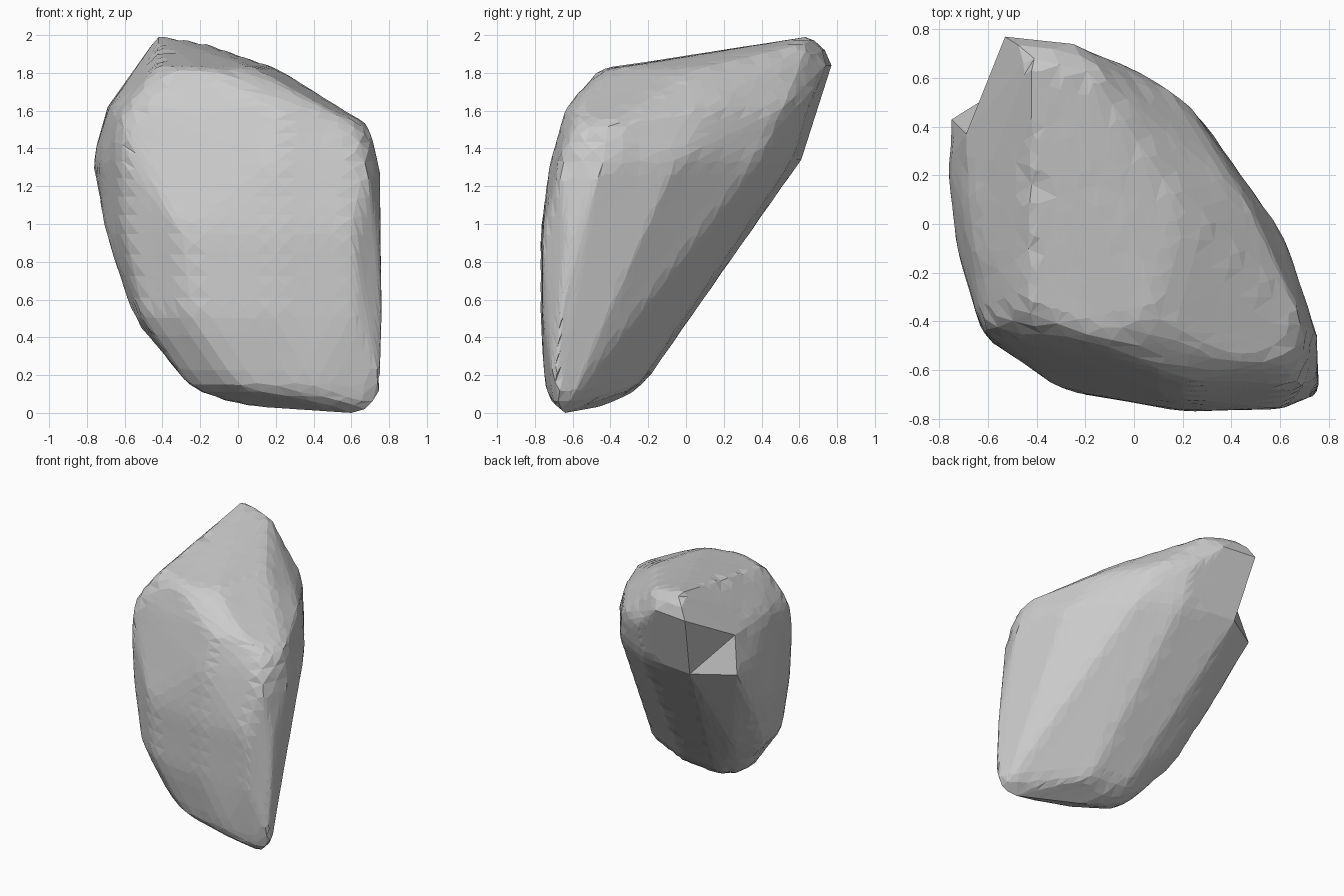
import bpy
import bmesh
from mathutils import Vector

default_cube = bpy.data.objects.get("Cube")
if default_cube:
    bpy.data.objects.remove(default_cube, do_unlink=True)

# Outline corners of the boulder at each height, counter-clockwise
OUTLINES = {
    0: [(.6, -.64)],
    .04: [(.74, -.68), (.72, -.62), (.5, -.7), (0, -.42)],
    .14: [(.75, -.7), (.4, -.75), (0, -.68), (-.25, -.5), (-.25, -.32), (-.1, -.23), (.2, -.26)],
    .5: [(.76, -.67), (.6, -.76), (.2, -.77), (-.25, -.69), (-.5, -.5), (-.55, -.2),
         (-.4, -.03), (.1, -.02), (.42, -.2)],
    .95: [(.75, -.62), (.6, -.76), (.2, -.77), (-.3, -.68), (-.6, -.46), (-.7, -.1),
          (-.68, .12), (-.4, .28), (.1, .26), (.42, -.02)],
    1.34: [(.75, -.44), (.68, -.66), (.2, -.72), (-.62, -.46), (-.73, -.1),
           (-.77, .25), (-.75, .43), (-.46, .61), (0, .56), (.3, .4), (.62, -.05)],
    1.52: [(-.62, -.44), (.64, -.26), (.7, -.42), (.63, -.58)],
    1.62: [(.52, -.3), (.45, -.57), (.2, -.64), (-.57, -.44), (-.68, 0),
           (-.69, .37), (0, .64), (.2, .52), (.45, .12)],
    1.7: [(.2, .4), (.25, -.54)],
    1.82: [(.22, .05), (.1, -.4), (-.2, -.46), (-.43, -.38)],
    1.84: [(-.53, .77), (-.25, .74)],
    1.96: [(-.19, .65)],
    2: [(-.42, .7)],
}
CHIP_CENTRE = Vector((-.55, .6, 1.6))
CHIP_RADIUS = .42
FACET_SIZE = .13


def make_material(name, colour):
    material = bpy.data.materials.new(name)
    material.use_nodes = True
    material.diffuse_color = colour
    shader = next(n for n in material.node_tree.nodes if n.type == 'BSDF_PRINCIPLED')
    shader.inputs["Base Color"].default_value = colour
    shader.inputs["Roughness"].default_value = .9
    return material


def nearest(bm, point):
    return min(bm.verts, key=lambda v: (v.co - Vector(point)).length)


def relax(verts, factor):
    """Move each vertex towards (or away from) the middle of its neighbours."""
    moved = []
    for v in verts:
        around = [e.other_vert(v).co for e in v.link_edges]
        middle = sum(around, Vector()) / len(around)
        moved.append(v.co.lerp(middle, factor))
    for v, co in zip(verts, moved):
        v.co = co


# Wrap a tight skin around the outlines
bm = bmesh.new()
for height, outline in OUTLINES.items():
    for x, y in outline:
        bm.verts.new((x, y, height))
bmesh.ops.convex_hull(bm, input=list(bm.verts))
bmesh.ops.delete(bm, geom=[v for v in bm.verts if not v.link_faces], context='VERTS')
bmesh.ops.triangulate(bm, faces=list(bm.faces))
bmesh.ops.recalc_face_normals(bm, faces=list(bm.faces))

# Fold the broken corner inwards to form the chipped notch
chip_top = nearest(bm, (-.53, .77, 1.84))
chip_side = nearest(bm, (-.75, .43, 1.34))
ridge = bm.edges.get((chip_top, chip_side))
if ridge:
    bmesh.ops.rotate_edges(bm, edges=[ridge], use_ccw=False)

# Break the skin into even facets
for _ in range(4):
    long_edges = [e for e in bm.edges if e.calc_length() > FACET_SIZE]
    bmesh.ops.subdivide_edges(bm, edges=long_edges, cuts=1, use_grid_fill=True)
    bmesh.ops.triangulate(bm, faces=[f for f in bm.faces if len(f.verts) > 3])

# Wear the edges round without losing bulk, leaving the broken corner crisp
worn = [v for v in bm.verts if (v.co - CHIP_CENTRE).length > CHIP_RADIUS and v.co.z > .03]
for _ in range(4):
    relax(worn, .5)
    relax(worn, -.47)
bmesh.ops.recalc_face_normals(bm, faces=list(bm.faces))

# Boulder object with flat facets
mesh = bpy.data.meshes.new("boulder")
bm.to_mesh(mesh)
bm.free()
mesh.materials.append(make_material("stone grey", (.6, .6, .6, 1)))
boulder = bpy.data.objects.new("boulder", mesh)
bpy.context.collection.objects.link(boulder)
